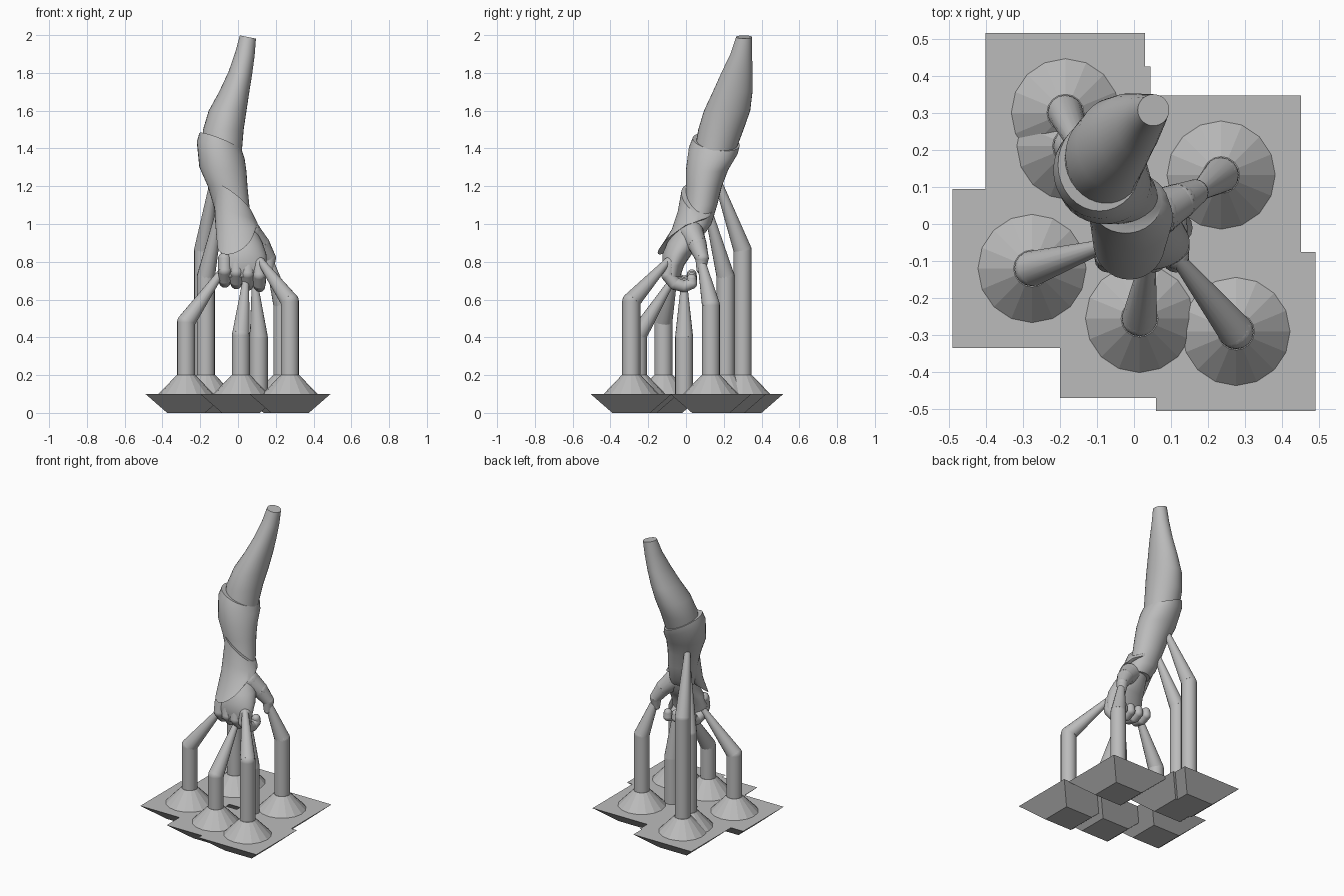
import bpy, bmesh, math
from mathutils import Vector, Matrix

cube = bpy.data.objects.get("Cube")
if cube:
    bpy.data.objects.remove(cube, do_unlink=True)

grey = bpy.data.materials.new("plain_grey")
grey.use_nodes = True
colour = (0.5, 0.5, 0.5, 1)
grey.diffuse_color = colour
grey.node_tree.nodes["Principled BSDF"].inputs["Base Color"].default_value = colour


def finish(name, bm, angle=40):
    bmesh.ops.recalc_face_normals(bm, faces=bm.faces)
    mesh = bpy.data.meshes.new(name)
    bm.to_mesh(mesh)
    bm.free()
    mesh.materials.append(grey)
    ob = bpy.data.objects.new(name, mesh)
    bpy.context.collection.objects.link(ob)
    bpy.ops.object.select_all(action='DESELECT')
    ob.select_set(True)
    bpy.context.view_layer.objects.active = ob
    bpy.ops.object.shade_smooth_by_angle(angle=math.radians(angle))
    return ob


def taper(bm, a, b, r1, r2, sides=16):
    """Tapered cylinder from a to b."""
    a, b = Vector(a), Vector(b)
    turn = (b - a).to_track_quat('Z', 'Y').to_matrix().to_4x4()
    bmesh.ops.create_cone(bm, cap_ends=True, segments=sides, radius1=r1, radius2=r2,
                          depth=(b - a).length,
                          matrix=Matrix.Translation((a + b) / 2) @ turn)


def ball(bm, p, r):
    bmesh.ops.create_uvsphere(bm, u_segments=16, v_segments=10, radius=r,
                              matrix=Matrix.Translation(p))


def loft(name, rings, sides=32):
    """Rings are (x0, x1, y0, y1, z, slope along x, slope along y)."""
    bm = bmesh.new()
    loops = []
    for x0, x1, y0, y1, z, sx, sy in rings:
        loop = []
        for i in range(sides):
            t = math.tau * i / sides
            dx, dy = (x1 - x0) / 2 * math.cos(t), (y1 - y0) / 2 * math.sin(t)
            loop.append(bm.verts.new(((x0 + x1) / 2 + dx, (y0 + y1) / 2 + dy,
                                      z + sx * dx + sy * dy)))
        loops.append(loop)
    for a, b in zip(loops, loops[1:]):
        for i in range(sides):
            j = (i + 1) % sides
            bm.faces.new((a[i], a[j], b[j], b[i]))
    bm.faces.new(loops[0])
    bm.faces.new(loops[-1])
    return finish(name, bm)


def chain(name, points, radii):
    """Rounded limb through a list of points."""
    bm = bmesh.new()
    for p, r in zip(points, radii):
        ball(bm, p, r)
    for k in range(len(points) - 1):
        taper(bm, points[k], points[k + 1], radii[k], radii[k + 1])
    return finish(name, bm, 60)


# Upper arm
loft("upper_arm", [
    (0.01, 0.095, 0.265, 0.35, 1.99, -0.2, 0),
    (-0.015, 0.088, 0.235, 0.35, 1.9, -0.15, 0),
    (-0.05, 0.075, 0.187, 0.352, 1.8, -0.1, 0),
    (-0.1, 0.06, 0.142, 0.352, 1.7, 0, 0),
    (-0.155, 0.045, 0.095, 0.34, 1.6, 0, 0),
    (-0.185, 0.03, 0.065, 0.305, 1.5, 0, 0),
    (-0.19, 0.02, 0.045, 0.26, 1.38, 0, 0)])

# Sleeve with a slanted rim
loft("forearm_sleeve", [
    (-0.205, 0.02, 0.035, 0.285, 1.435, -0.4, -0.15),
    (-0.218, 0.035, 0.015, 0.275, 1.39, -0.35, -0.1),
    (-0.205, 0.045, 0.0, 0.225, 1.29, -0.1, 0),
    (-0.16, 0.05, 0.0, 0.19, 1.2, 0, 0),
    (-0.13, 0.06, 0.0, 0.165, 1.1, 0, 0),
    (-0.105, 0.07, -0.02, 0.135, 1.0, 0, 0),
    (-0.08, 0.08, -0.04, 0.1, 0.95, 0, 0)])

# Slanted wrist guard, pointed towards the knuckles
loft("wrist_guard", [
    (-0.12, 0.075, -0.025, 0.15, 1.13, -0.75, -0.4),
    (-0.125, 0.095, -0.045, 0.14, 1.06, -0.35, 0),
    (-0.12, 0.105, -0.075, 0.11, 1.0, 0, 0.3),
    (-0.11, 0.085, -0.15, 0.055, 0.925, 0.4, 0.75)])

# Hand
loft("palm", [
    (-0.07, 0.09, -0.05, 0.09, 0.98, 0, 0),
    (-0.075, 0.13, -0.1, 0.075, 0.9, 0, 0),
    (-0.09, 0.15, -0.125, 0.03, 0.84, 0, 0),
    (-0.105, 0.15, -0.125, -0.01, 0.78, 0, 0),
    (-0.095, 0.145, -0.115, -0.03, 0.72, 0, 0)])

curl = [(-0.085, 0.79), (-0.095, 0.73), (-0.06, 0.685), (-0.01, 0.67), (0.03, 0.685), (0.03, 0.71)]
for i in range(4):
    x = -0.07 + i * 0.061
    drop = 0.008 * (3 - i)
    chain("curled_finger_%d" % (i + 1),
          [(x, y, z + drop) for y, z in curl], [0.036, 0.036, 0.034, 0.031, 0.029, 0.026])
chain("thumb", [(0.06, 0.03, 0.95), (0.12, 0.06, 0.89), (0.165, 0.085, 0.82), (0.165, 0.08, 0.76)],
      [0.065, 0.05, 0.036, 0.025])

# Supports: foot position, bend height, tip
supports = [
    ((-0.185, 0.30), 0.86, (-0.125, 0.16, 1.25)),
    ((-0.17, 0.21), 0.72, (-0.09, 0.11, 1.1)),
    ((0.235, 0.132), 0.57, (0.16, 0.075, 0.83)),
    ((-0.275, -0.12), 0.48, (-0.085, -0.06, 0.75)),
    ((0.015, -0.255), 0.41, (0.04, -0.08, 0.69)),
    ((0.275, -0.29), 0.59, (0.115, -0.09, 0.81)),
    ((0.11, -0.01), 0.4, (0.09, -0.01, 0.67)),
]
for n, ((x, y), bend, tip) in enumerate(supports, 1):
    bm = bmesh.new()
    r = 0.048
    taper(bm, (x, y, 0.1), (x, y, bend), r, r)
    ball(bm, (x, y, bend), r)
    taper(bm, (x, y, bend), tip, r, 0.018)
    finish("support_post_%d" % n, bm)
    if n == 7:
        continue
    bm = bmesh.new()
    taper(bm, (x, y, 0.1), (x, y, 0.2), 0.146, 0.05)
    finish("support_foot_%d" % n, bm, 15)
    # Square pad narrowing downwards
    bm = bmesh.new()
    bmesh.ops.create_cube(bm, size=1)
    for v in bm.verts:
        half = 0.215 if v.co.z > 0 else 0.1
        v.co = (x + math.copysign(half, v.co.x), y + math.copysign(half, v.co.y),
                0.1 if v.co.z > 0 else 0)
    finish("base_pad_%d" % n, bm, 15)
